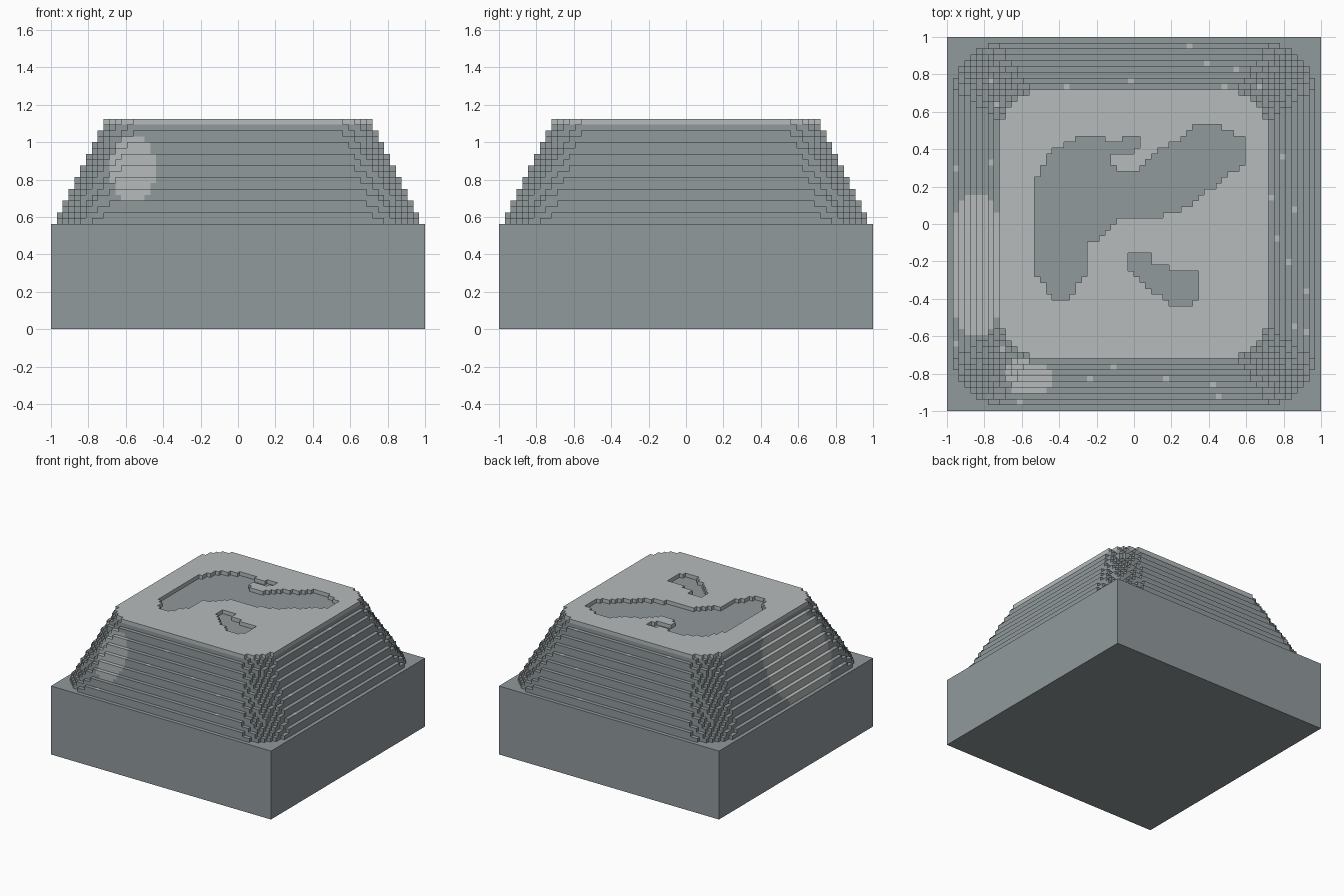
import bpy, bmesh

cube = bpy.data.objects.get("Cube")
if cube:
    bpy.data.objects.remove(cube, do_unlink=True)

U = 1 / 32              # block size
BASE, TOP = 18, 36      # mound starts and ends at these block heights


def material(name, rgb):
    m = bpy.data.materials.new(name)
    m.use_nodes = True
    m.diffuse_color = (*rgb, 1)
    m.node_tree.nodes["Principled BSDF"].inputs["Base Color"].default_value = (*rgb, 1)
    return m


stone = material("grey stone", (0.285, 0.32, 0.332))
pale = material("pale stone", (0.468, 0.497, 0.497))


def add_object(name, bm, mats):
    mesh = bpy.data.meshes.new(name)
    bm.to_mesh(mesh)
    bm.free()
    for m in mats:
        mesh.materials.append(m)
    ob = bpy.data.objects.new(name, mesh)
    bpy.context.collection.objects.link(ob)
    return ob


# Hollows sunk one block into the plateau, outlined in block units
LARGE_HOLLOW = [(-17, 7), (-15, 11), (-13, 13), (-11, 14), (-9, 15), (-5, 15), (-4, 14),
                (-2, 14), (-2, 15), (1, 15), (1, 13), (-1, 12), (-4, 12), (-4, 10),
                (-3, 10), (-3, 9), (1, 9), (3, 12), (7, 14), (11, 17), (14, 17), (16, 16),
                (19, 15), (19, 10), (17, 9), (13, 6), (11, 4), (7, 2), (3, 1), (-2, 1),
                (-7, -3), (-8, -4), (-8, -8), (-11, -13), (-14, -13), (-16, -9), (-17, -8)]
SMALL_HOLLOW = [(-1, -6), (0, -5), (3, -5), (3, -6.5), (6, -7), (7, -8), (11, -8),
                (11, -13), (10, -14), (7, -14), (4, -12), (1, -10), (0, -8), (-1, -8)]

# Pale specks on the terraces, as block columns
SPECKS = {(9, 30), (12, 27), (17, 26), (15, 23), (21, 23), (-1, 24), (-12, 23), (25, 11),
          (23, 4), (27, 2), (24, -3), (26, -7), (29, -12), (27, -18), (29, -19), (14, -30),
          (13, -28), (5, -27), (-4, -25), (-8, -27), (-20, -31), (-31, -21), (-23, -22),
          (-31, 9), (-25, 10), (-24, 20), (-25, 24)}


def inside(poly, x, y):
    hit = False
    for (x1, y1), (x2, y2) in zip(poly, poly[1:] + poly[:1]):
        if (y1 > y) != (y2 > y) and x < x1 + (y - y1) * (x2 - x1) / (y2 - y1):
            hit = not hit
    return hit


def is_block(i, j, k):
    """Stepped mound: a rounded square that shrinks with height."""
    t = k - BASE
    half = 31.25 - 0.5 * t
    radius = 10 - 3 * t / 17
    x, y = abs(i + 0.5), abs(j + 0.5)
    if max(x, y) > half:
        return False
    dx, dy = max(x - half + radius, 0), max(y - half + radius, 0)
    if dx * dx + dy * dy > radius * radius:
        return False
    return not (k == TOP - 1 and any(inside(p, i + 0.5, j + 0.5)
                                     for p in (LARGE_HOLLOW, SMALL_HOLLOW)))


SOLID = {(i, j, k) for k in range(BASE, TOP)
         for i in range(-32, 32) for j in range(-32, 32) if is_block(i, j, k)}


def shade(i, j, k, up):
    """Material slot: pale cap, two pale slope patches and the specks."""
    x, y, z = (i + 0.5) * U, (j + 0.5) * U, (k + 0.5) * U
    if k == TOP - 1 or (up and (i, j) in SPECKS and k < TOP - 2):
        return 1
    if y < -0.72 and ((x + 0.565) / 0.125) ** 2 + ((z - 0.86) / 0.175) ** 2 < 1:
        return 1
    if x < -0.72 and ((y + 0.22) / 0.385) ** 2 + ((z - 0.82) / 0.32) ** 2 < 1:
        return 1
    return 0


# Base slab
bm = bmesh.new()
bmesh.ops.create_cube(bm, size=1)
for v in bm.verts:
    v.co = (v.co.x * 2, v.co.y * 2, (v.co.z + 0.5) * BASE * U)
add_object("base_slab", bm, [stone])

# Stepped mound: exposed block sides joined into long strips
bm = bmesh.new()


def strip(axis, sign, line, k, a, b, slot):
    p = line + (sign > 0)
    if axis == 2:
        pts = [(a, line, k + 1), (b, line, k + 1), (b, line + 1, k + 1), (a, line + 1, k + 1)]
    elif axis == 1:
        pts = [(a, p, k), (b, p, k), (b, p, k + 1), (a, p, k + 1)]
    else:
        pts = [(p, a, k), (p, b, k), (p, b, k + 1), (p, a, k + 1)]
    if (axis, sign) in ((1, 1), (0, -1)):
        pts.reverse()
    face = bm.faces.new([bm.verts.new([c * U for c in q]) for q in pts])
    face.material_index = slot


for k in range(BASE, TOP):
    for axis, sign in ((0, 1), (0, -1), (1, 1), (1, -1), (2, 1)):
        step = [0, 0, 0]
        step[axis] = sign
        for line in range(-32, 32):
            start, current = 0, None
            for t in range(-32, 33):
                cell = (line, t, k) if axis == 0 else (t, line, k)
                beside = tuple(c + s for c, s in zip(cell, step))
                slot = None
                if cell in SOLID and beside not in SOLID:
                    slot = shade(*cell, axis == 2)
                if slot != current:
                    if current is not None:
                        strip(axis, sign, line, k, start, t, current)
                    start, current = t, slot

bmesh.ops.remove_doubles(bm, verts=bm.verts, dist=0.0005)
add_object("stepped_mound", bm, [stone, pale])
